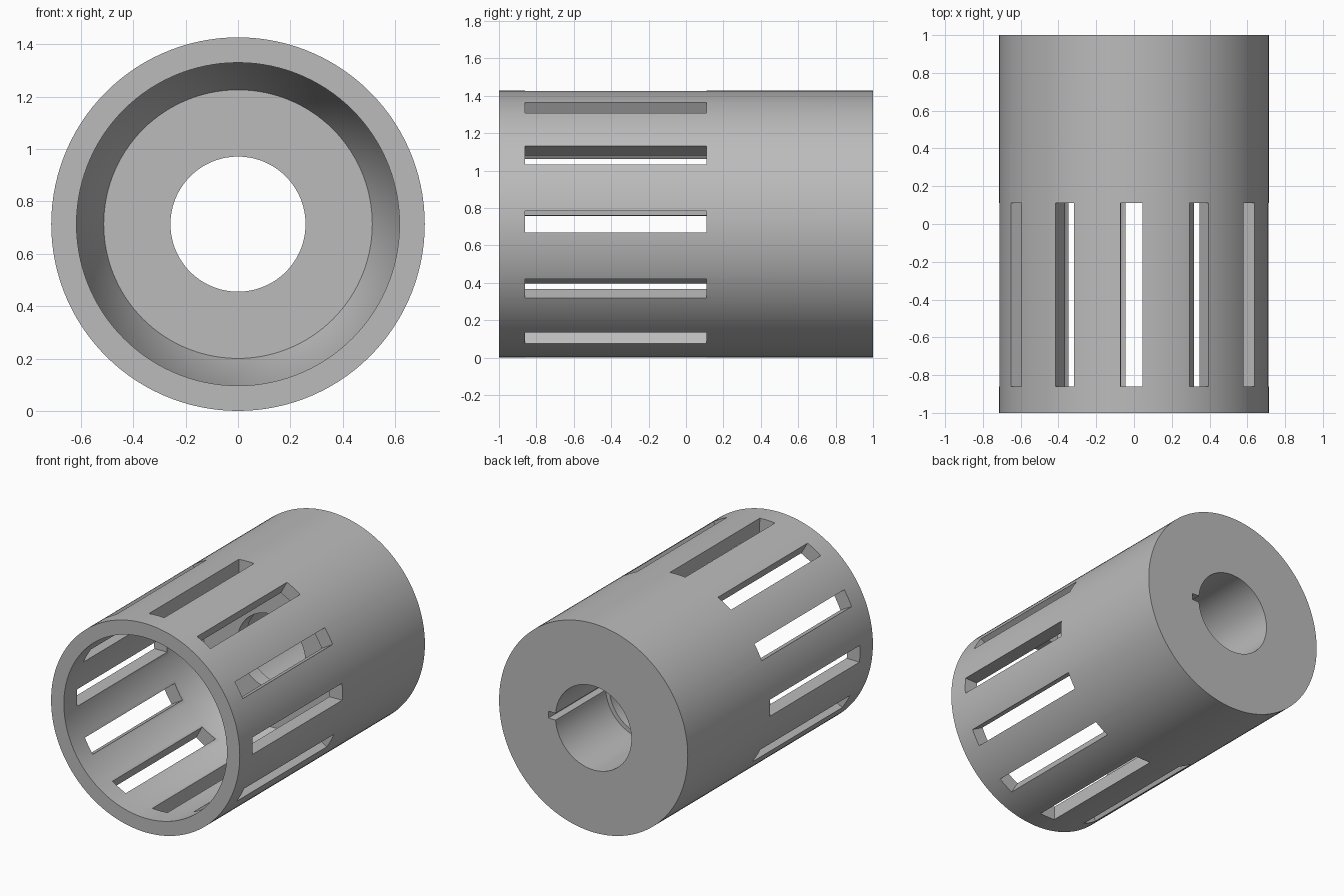
import bpy, bmesh, math
from mathutils import Matrix, Vector

if "Cube" in bpy.data.objects:
    bpy.data.objects.remove(bpy.data.objects["Cube"], do_unlink=True)

RADIUS = 0.7135
SIDES = 120
SLOTS = 12
CENTRE = Vector((0, 0, RADIUS))

grey = bpy.data.materials.new("plain grey")
grey.use_nodes = True
colour = (0.5, 0.5, 0.5, 1)
grey.diffuse_color = colour
grey.node_tree.nodes["Principled BSDF"].inputs["Base Color"].default_value = colour


def make_object(name, bm):
    bmesh.ops.recalc_face_normals(bm, faces=bm.faces)
    mesh = bpy.data.meshes.new(name)
    bm.to_mesh(mesh)
    bm.free()
    mesh.materials.append(grey)
    obj = bpy.data.objects.new(name, mesh)
    bpy.context.collection.objects.link(obj)
    return obj


def lathe(name, profile):
    """Turn a closed (radius, y) profile around the lengthwise axis."""
    bm = bmesh.new()
    rings = []
    for i in range(SIDES):
        a = math.tau * i / SIDES
        rings.append([bm.verts.new(CENTRE + Vector((r * math.cos(a), y, r * math.sin(a))))
                      for r, y in profile])
    n = len(profile)
    for i in range(SIDES):
        a, b = rings[i], rings[(i + 1) % SIDES]
        for j in range(n):
            k = (j + 1) % n
            bm.faces.new((a[j], a[k], b[k], b[j]))
    return make_object(name, bm)


def add_box(bm, low, high, angle=0.0):
    """Box between two corners, turned around the lengthwise axis."""
    low, high = Vector(low), Vector(high)
    size = high - low
    matrix = (Matrix.Translation(CENTRE) @ Matrix.Rotation(-angle, 4, 'Y')
              @ Matrix.Translation((low + high) / 2) @ Matrix.Diagonal((*size, 1)))
    bmesh.ops.create_cube(bm, size=1, matrix=matrix)


# Sleeve: open cup at the front, tapered floor, stepped bore at the back
sleeve = lathe("slotted_sleeve", [
    (RADIUS, -1), (RADIUS, 1),
    (0.287, 1), (0.287, 0.46),
    (0.258, 0.46), (0.258, 0.36),
    (0.513, 0.36), (0.617, 0.13), (0.617, -1),
])

# Ring of slots through the wall, and a keyway beside the bore
bm = bmesh.new()
for i in range(SLOTS):
    add_box(bm, (0.54, -0.86, -0.0575), (0.8, 0.11, 0.0575),
            math.tau * i / SLOTS + math.radians(1.1))
add_box(bm, (0.2, 0.46, -0.023), (0.34, 1.1, 0.023))
cutter = make_object("slot_cutter", bm)
cutter.hide_render = True

cut = sleeve.modifiers.new("slots", 'BOOLEAN')
cut.operation = 'DIFFERENCE'
cut.solver = 'EXACT'
cut.object = cutter

bpy.ops.object.select_all(action='DESELECT')
sleeve.select_set(True)
bpy.context.view_layer.objects.active = sleeve
bpy.ops.object.modifier_apply(modifier=cut.name)
bpy.data.objects.remove(cutter, do_unlink=True)
bpy.ops.object.shade_smooth_by_angle(angle=math.radians(30))
